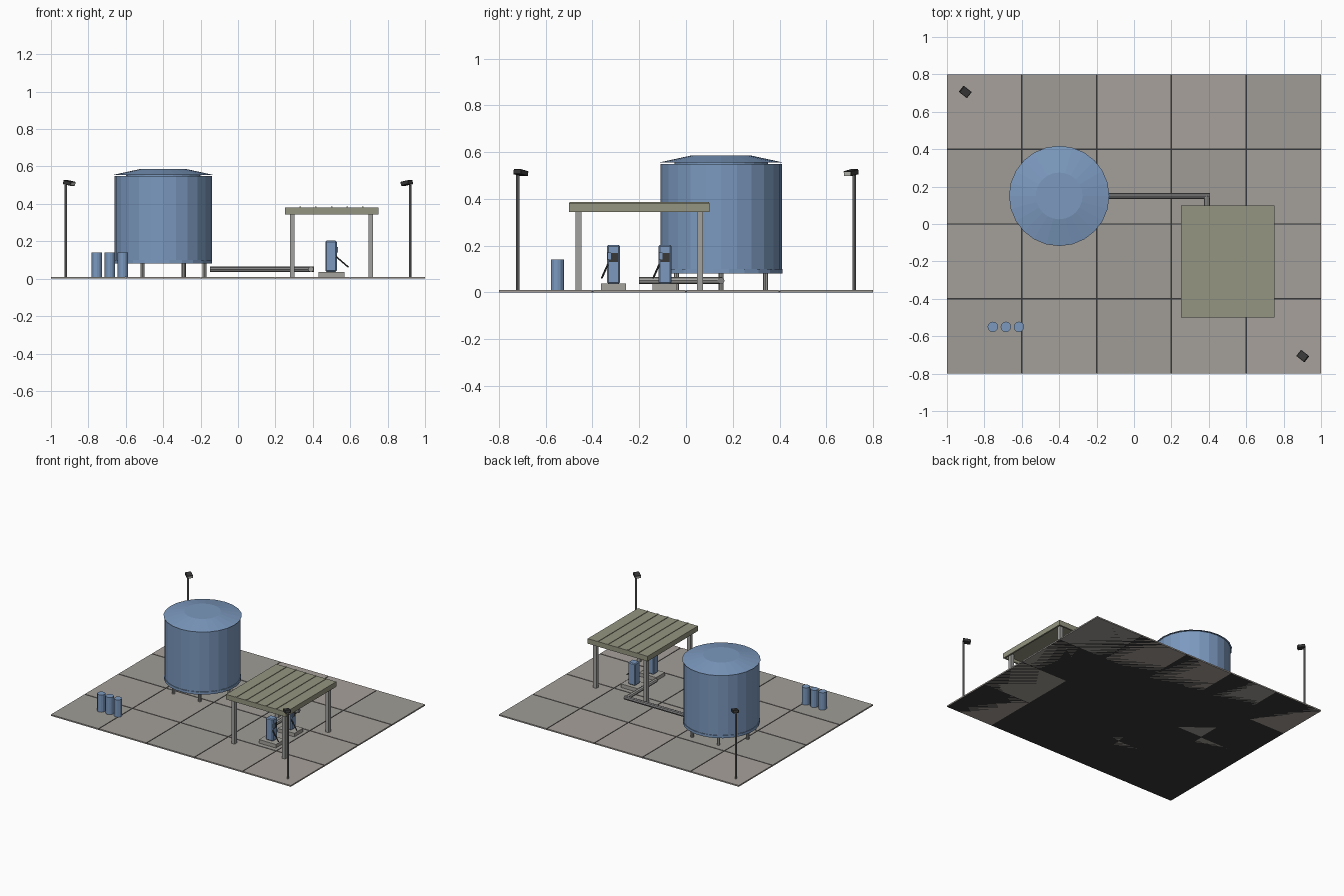
import bpy, math, random
from mathutils import Vector

if "Cube" in bpy.data.objects:
    bpy.data.objects.remove(bpy.data.objects["Cube"])

random.seed(4)


def mat(name, r, g, b):
    m = bpy.data.materials.new(name)
    m.diffuse_color = (r, g, b, 1)
    m.use_nodes = True
    m.node_tree.nodes["Principled BSDF"].inputs["Base Color"].default_value = m.diffuse_color
    return m


BLUE = mat("blue_paint", 0.20, 0.32, 0.52)
OLIVE = mat("olive_sheet", 0.30, 0.30, 0.22)
STEEL = mat("steel", 0.36, 0.36, 0.35)
PIPE = mat("pipe_grey", 0.22, 0.22, 0.22)
CONCRETE = mat("concrete", 0.38, 0.37, 0.34)
DARK = mat("dark", 0.04, 0.04, 0.04)
LENS = mat("lamp_lens", 0.6, 0.6, 0.55)
TILES = [mat(f"paving_{i}", 0.35 + d, 0.335 + d * .6, 0.31 + d * .5)
         for i, d in enumerate((0, .02, .04))]


def box(name, center, size, m, bevel=0):
    bpy.ops.mesh.primitive_cube_add(size=1, location=center)
    o = bpy.context.object
    o.name = name
    o.scale = size
    bpy.ops.object.transform_apply(location=False, rotation=False, scale=True)
    o.data.materials.append(m)
    if bevel:
        b = o.modifiers.new("bevel", "BEVEL")
        b.width, b.segments = bevel, 1
    return o


def rod(name, a, b, r, m, sides=8, r2=None, spin=0):
    a, b = Vector(a), Vector(b)
    d = b - a
    bpy.ops.mesh.primitive_cone_add(vertices=sides, radius1=r, radius2=r if r2 is None else r2,
                                    depth=d.length, location=(a + b) / 2)
    o = bpy.context.object
    o.name = name
    if abs(d.x) + abs(d.y) < 1e-6:
        o.rotation_euler.z = spin
    else:
        o.rotation_euler = d.to_track_quat('Z', 'Y').to_euler()
    o.data.materials.append(m)
    return o


# Paved yard: dark slab showing through the joints between tiles
box("yard_slab", (0, 0, .0035), (1.998, 1.598, .007), DARK)
for i in range(5):
    for j in range(4):
        x0, x1 = -1 + .4 * i + (.004 if i else 0), -.6 + .4 * i - (.004 if i < 4 else 0)
        y0, y1 = -.8 + .4 * j + (.004 if j else 0), -.4 + .4 * j - (.004 if j < 3 else 0)
        box(f"paving_tile_{i}_{j}", ((x0 + x1) / 2, (y0 + y1) / 2, .005),
            (x1 - x0, y1 - y0, .01), random.choice(TILES))

# Storage tank on six legs
TX, TY = -.4, .15
rod("tank_body", (TX, TY, .085), (TX, TY, .55), .26, BLUE, 24)
rod("tank_base_ring", (TX, TY, .08), (TX, TY, .1), .264, BLUE, 24, spin=math.radians(7.5))
rod("tank_roof", (TX, TY, .555), (TX, TY, .586), .268, BLUE, 24, r2=.125)
rod("tank_roof_neck", (TX, TY, .549), (TX, TY, .556), .2, BLUE, 24)
for k in range(6):
    a = k * math.pi / 3
    x, y = TX + .22 * math.cos(a), TY + .22 * math.sin(a)
    rod(f"tank_leg_{k}", (x, y, .005), (x, y, .09), .011, STEEL)

# Supply pipe from the tank to the pumps
rod("pipe_main", (-.15, .15, .05), (.405, .15, .05), .015, PIPE)
rod("pipe_branch", (.39, .155, .05), (.39, -.2, .05), .015, STEEL)

# Canopy: sheet, fascia, ribs and columns
CX, CY = .5, -.2
box("canopy_sheet", (CX, CY, .374), (.498, .598, .016), OLIVE)
for s in (-1, 1):
    box(f"canopy_fascia_x{s}", (CX + s * .244, CY, .363), (.012, .6, .038), OLIVE)
    box(f"canopy_fascia_y{s}", (CX, CY + s * .294, .363), (.476, .012, .038), OLIVE)
    for t in (-1, 1):
        box(f"canopy_column_{s}_{t}", (CX + s * .21, CY + t * .26, .188), (.026, .026, .362), STEEL)
for k in range(5):
    box(f"canopy_rib_{k}", (CX + (k - 2) * .083, CY, .383), (.008, .598, .006), OLIVE)

# Fuel pumps on their islands
for n, y in enumerate((-.31, -.09)):
    box(f"pump_island_{n}", (.5, y, .022), (.14, .105, .03), CONCRETE)
    box(f"pump_body_{n}", (.498, y, .12), (.06, .056, .166), BLUE, .006)
    box(f"pump_screen_{n}", (.528, y, .15), (.004, .038, .038), DARK)
    box(f"pump_holster_{n}", (.531, y - .018, .155), (.008, .014, .03), BLUE)
    rod(f"pump_hose_{n}", (.522, y - .024, .12), (.59, y - .05, .062), .004, DARK, 6)

# Oil drums
for k in range(3):
    x = -.755 + .07 * k
    rod(f"drum_{k}", (x, -.55, .008), (x, -.55, .14), .028, BLUE, 12)

# Lamp posts at opposite corners, heads aimed at the yard centre
for n, s in enumerate((-1, 1)):
    x, y = s * .92, -s * .72
    rod(f"lamp_pole_{n}", (x, y, .005), (x, y, .502), .007, PIPE)
    aim = math.atan2(-y, -x)
    c, q = math.cos(aim), math.sin(aim)
    head = box(f"lamp_head_{n}", (x + .022 * c, y + .022 * q, .512), (.052, .042, .022), DARK, .002)
    lens = box(f"lamp_lens_{n}", (x + .048 * c, y + .048 * q, .507), (.003, .036, .016), LENS)
    for o in (head, lens):
        o.rotation_euler = (0, math.radians(10), aim)
